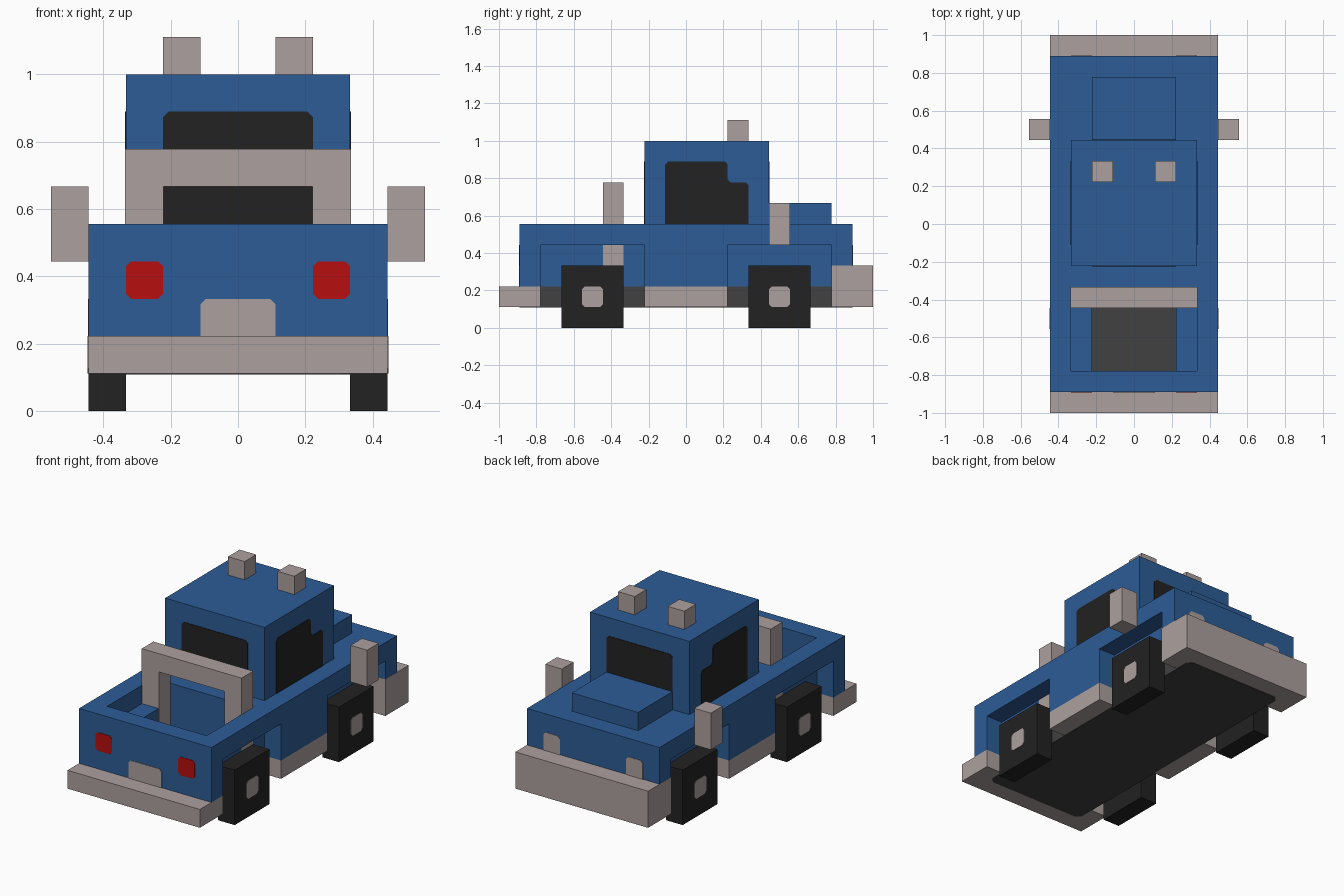
import bpy, bmesh
from mathutils import Vector

if "Cube" in bpy.data.objects:
    bpy.data.objects.remove(bpy.data.objects["Cube"], do_unlink=True)

U = 1 / 9        # block size: every measure below is in blocks


def material(name, rgb):
    m = bpy.data.materials.new(name)
    m.use_nodes = True
    m.diffuse_color = (*rgb, 1)
    m.node_tree.nodes["Principled BSDF"].inputs["Base Color"].default_value = (*rgb, 1)
    return m


BLUE = material("blue_paint", (0.026, 0.107, 0.305))
GREY = material("warm_grey", (0.413, 0.352, 0.342))
BLACK = material("black", (0.016, 0.016, 0.016))
DARK = material("dark_grey", (0.052, 0.052, 0.052))
RED = material("red_light", (0.473, 0.0045, 0.0045))


def prism(name, pts, axis, a, b, mat):
    """Extrude a 2D outline from a to b along an axis (0=x, 1=y, 2=z)."""
    def place(p, d):
        c = list(p)
        c.insert(axis, d)
        return Vector(c) * U
    bm = bmesh.new()
    lo = [bm.verts.new(place(p, a)) for p in pts]
    hi = [bm.verts.new(place(p, b)) for p in pts]
    bm.faces.new(lo)
    bm.faces.new(hi)
    n = len(pts)
    for i in range(n):
        j = (i + 1) % n
        bm.faces.new((lo[i], lo[j], hi[j], hi[i]))
    bmesh.ops.recalc_face_normals(bm, faces=bm.faces)
    me = bpy.data.meshes.new(name)
    bm.to_mesh(me)
    bm.free()
    me.materials.append(mat)
    ob = bpy.data.objects.new(name, me)
    bpy.context.scene.collection.objects.link(ob)
    return ob


def rect(u0, u1, v0, v1):
    return [(u0, v0), (u1, v0), (u1, v1), (u0, v1)]


def box(name, x, y, z, mat):
    return prism(name, rect(*x, *y), 2, z[0], z[1], mat)


def span(side, a, b):
    return tuple(sorted((side * a, side * b)))


def plate(name, pts, axis, pos, mat, cut=0.14):
    """Thin painted detail with clipped corners, lying on the plane axis = pos."""
    out = []
    for i, p in enumerate(pts):
        p = Vector(p)
        for q in (pts[i - 1], pts[(i + 1) % len(pts)]):
            out.append(tuple(p + (Vector(q) - p).normalized() * cut))
    return prism(name, out, axis, pos - 0.025, pos + 0.025, mat)


# Body: one block with the load bed and the wheel wells cut out
body = box("body", (-4, 4), (-8, 8), (2, 5), BLUE)
cutters = [box("bed_cutter", (-2, 2), (-7, -3), (1.5, 4.5), BLUE),
           box("bed_upper_cutter", (-3, 3), (-7, -3), (4, 5.5), BLUE)]
for s in (-1, 1):
    for y0 in (-7, 2):
        cutters.append(box("well_cutter", span(s, 3, 4.5), (y0, y0 + 5), (1.5, 4), BLUE))
bpy.context.view_layer.objects.active = body
for c in cutters:
    c.hide_render = True
    m = body.modifiers.new("cut", 'BOOLEAN')
    m.operation = 'DIFFERENCE'
    m.solver = 'EXACT'
    m.object = c
    bpy.ops.object.modifier_apply(modifier=m.name)
    bpy.data.objects.remove(c, do_unlink=True)

# Cab and bonnet
box("cab", (-3, 3), (-2, 4), (5, 9), BLUE)
box("bonnet", (-2, 2), (4, 7), (5, 6), BLUE)

# Chassis, whose top is the bed floor, and its underside
box("chassis", (-3, 3), (-7, 7), (1, 2), DARK)
plate("underside", rect(-3, 3, -8, 8), 2, 1, DARK, 0.25)

# Bumpers
box("tail_bumper", (-4, 4), (-9, -7), (1, 2), GREY)
box("nose_bumper", (-4.01, 4.01), (6.99, 9), (1, 3), GREY)

# Roll bar standing in the bed
prism("roll_bar", [(-3.015, 2), (-1.985, 2), (-1.985, 6), (1.985, 6),
                   (1.985, 2), (3.015, 2), (3.015, 7), (-3.015, 7)], 1, -4, -3, GREY)

# Windows across the cab; their lower edges run into the body
plate("bed_window", rect(-2, 2, 4.8, 8), 1, -2, BLACK)
plate("windscreen", rect(-2, 2, 4.8, 8), 1, 4, BLACK)
plate("number_plate", rect(-1, 1, 1.8, 3), 1, -8, GREY)

# Paired parts
for s, side in ((1, "left"), (-1, "right")):
    plate(side + "_door_window", [(-1, 4.8), (3, 4.8), (3, 7), (2, 7), (2, 8), (-1, 8)],
          0, 3 * s, BLACK)
    box(side + "_sill", span(s, 3, 4), (-2, 2), (1, 2), GREY)
    box(side + "_mirror", span(s, 4, 5), (4, 5), (4, 6), GREY)
    box(side + "_roof_light", span(s, 1, 2), (2, 3), (9, 10), GREY)
    plate(side + "_tail_light", rect(*span(s, 2, 3), 3, 4), 1, -8, RED)
    plate(side + "_headlight", rect(*span(s, 2, 3), 2.8, 4), 1, 8, GREY)
    for end, y in (("tail", -6), ("nose", 3)):
        box(f"{side}_{end}_wheel", span(s, 3, 4), (y, y + 3), (0, 3), BLACK)
        plate(f"{side}_{end}_hub", rect(y + 1, y + 2, 1, 2), 0, 4 * s, GREY)
